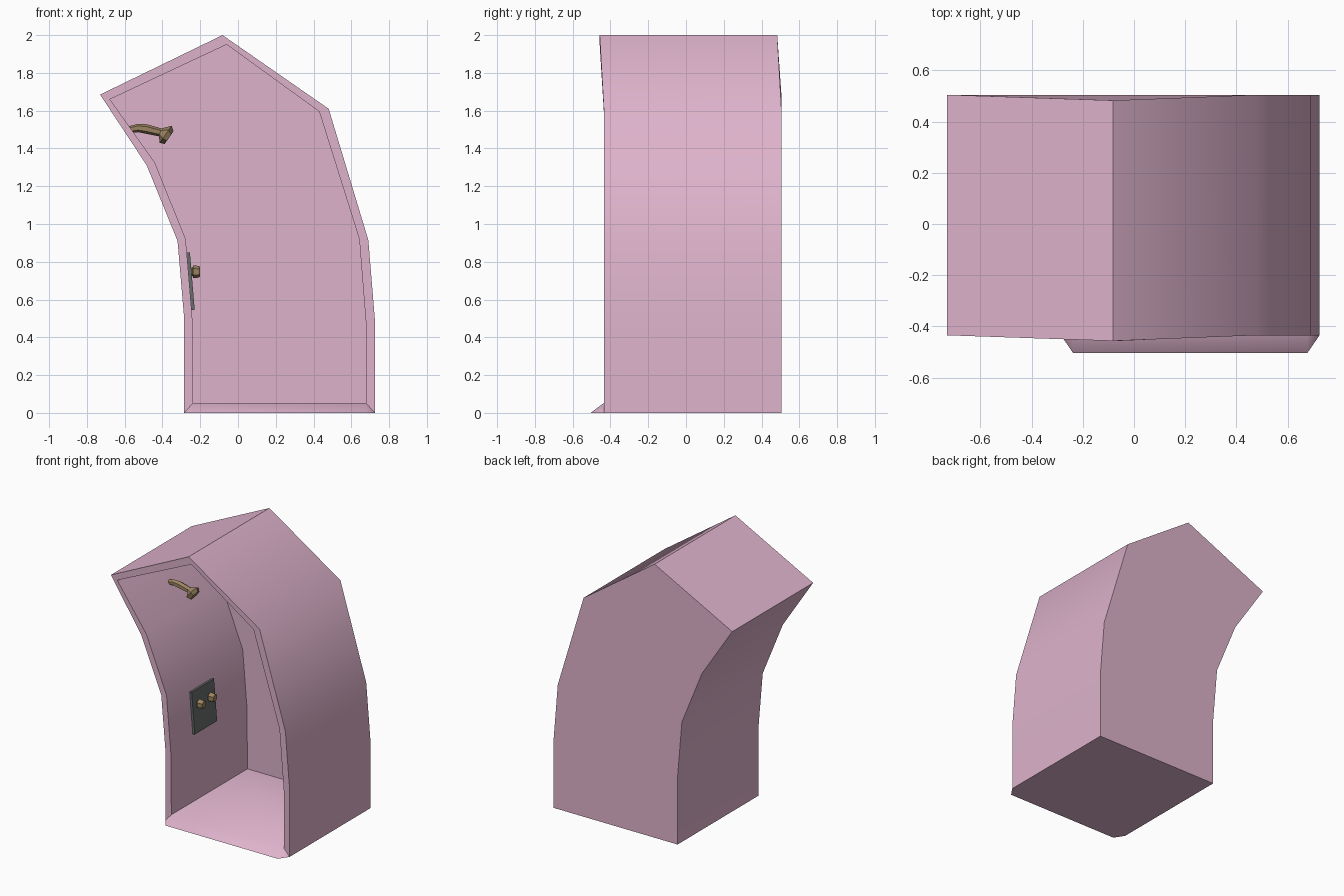
import bpy, bmesh, math
from math import cos, sin, radians

if "Cube" in bpy.data.objects:
    bpy.data.objects.remove(bpy.data.objects["Cube"])


def material(name, rgb):
    m = bpy.data.materials.new(name)
    m.diffuse_color = (*rgb, 1)
    m.use_nodes = True
    m.node_tree.nodes["Principled BSDF"].inputs["Base Color"].default_value = m.diffuse_color
    return m


pink = material("pink_shell", (0.73, 0.45, 0.60))
brass = material("brass", (0.33, 0.23, 0.12))
dark = material("dark_plate", (0.14, 0.15, 0.15))


def finish(bm, name, mat, smooth=None):
    bmesh.ops.recalc_face_normals(bm, faces=bm.faces)
    me = bpy.data.meshes.new(name)
    bm.to_mesh(me)
    bm.free()
    me.materials.append(mat)
    ob = bpy.data.objects.new(name, me)
    bpy.context.collection.objects.link(ob)
    if smooth:
        bpy.ops.object.select_all(action='DESELECT')
        ob.select_set(True)
        bpy.context.view_layer.objects.active = ob
        bpy.ops.object.shade_smooth_by_angle(angle=radians(smooth))
    return ob


# Cabin shell: bent outer and inner outlines (x, z), starting bottom left
OUTER = [(-.285, 0), (-.285, .5), (-.32, .91), (-.483, 1.31), (-.73, 1.685),
         (-.082, 2.0), (.48, 1.61), (.69, .915), (.725, .49), (.725, 0)]
INNER = [(-.238, .052), (-.242, .5), (-.277, .92), (-.44, 1.325), (-.678, 1.66),
         (-.06, 1.95), (.43, 1.595), (.642, .92), (.677, .48), (.677, .052)]
FRONT, BACK, INNER_BACK = -.435, .505, .45


def ring(bm, outline, y):
    # the roof peak leans slightly forward
    return [bm.verts.new((x, y - (.022 if i == 5 else 0), z))
            for i, (x, z) in enumerate(outline)]


bm = bmesh.new()
of, ob_ = ring(bm, OUTER, FRONT), ring(bm, OUTER, BACK)
inf, inb = ring(bm, INNER, FRONT), ring(bm, INNER, INNER_BACK)
n = len(OUTER)
for i in range(n):
    j = (i + 1) % n
    bm.faces.new((of[i], of[j], ob_[j], ob_[i]))
    bm.faces.new((inf[i], inf[j], inb[j], inb[i]))
    if j:
        bm.faces.new((of[i], of[j], inf[j], inf[i]))
bm.faces.new(ob_)
bm.faces.new(inb)
# Sloping door sill at the bottom of the rim
sl, sr = (bm.verts.new((x, -.505, 0)) for x in (-.238, .677))
bm.faces.new((inf[0], inf[-1], sr, sl))
bm.faces.new((of[0], inf[0], sl))
bm.faces.new((of[-1], sr, inf[-1]))
bm.faces.new((of[0], sl, sr, of[-1]))
finish(bm, "cabin_shell", pink, 45)


def loft(name, sections, y, mat, sides=6):
    """Tube through sections (x, z, pitch in degrees, radius) in the plane y."""
    bm = bmesh.new()
    rings = []
    for x, z, pitch, r in sections:
        a = radians(pitch)
        loop = []
        for k in range(sides):
            t = 2 * math.pi * k / sides
            u = r * cos(t)
            loop.append(bm.verts.new((x - sin(a) * u, y + r * sin(t), z + cos(a) * u)))
        rings.append(loop)
    for p, q in zip(rings, rings[1:]):
        for k in range(sides):
            m = (k + 1) % sides
            bm.faces.new((p[k], p[m], q[m], q[k]))
    bm.faces.new(rings[0])
    bm.faces.new(rings[-1])
    return finish(bm, name, mat)


# Shower arm and flared head
loft("shower_head", [(-.575, 1.500, 12, .018), (-.53, 1.508, 5, .022), (-.485, 1.503, -6, .025),
                     (-.412, 1.485, -18, .022), (-.383, 1.475, -35, .055),
                     (-.365, 1.457, -35, .041)], .02, brass)

# Control plate fixed to the tilted left wall
bm = bmesh.new()
bmesh.ops.create_cube(bm, size=1)
bmesh.ops.scale(bm, vec=(.02, .26, .305), verts=bm.verts)
plate = finish(bm, "control_plate", dark)
plate.location = (-.252, -.045, .697)
plate.rotation_euler.y = -.083

# Two hexagonal tap knobs
for side, y in (("front", -.11), ("back", .02)):
    loft(side + "_knob", [(-.26, .747, 0, .022), (-.24, .747, 0, .022), (-.238, .747, 0, .034),
                          (-.208, .747, 0, .031), (-.2, .747, 0, .025)], y, brass)
